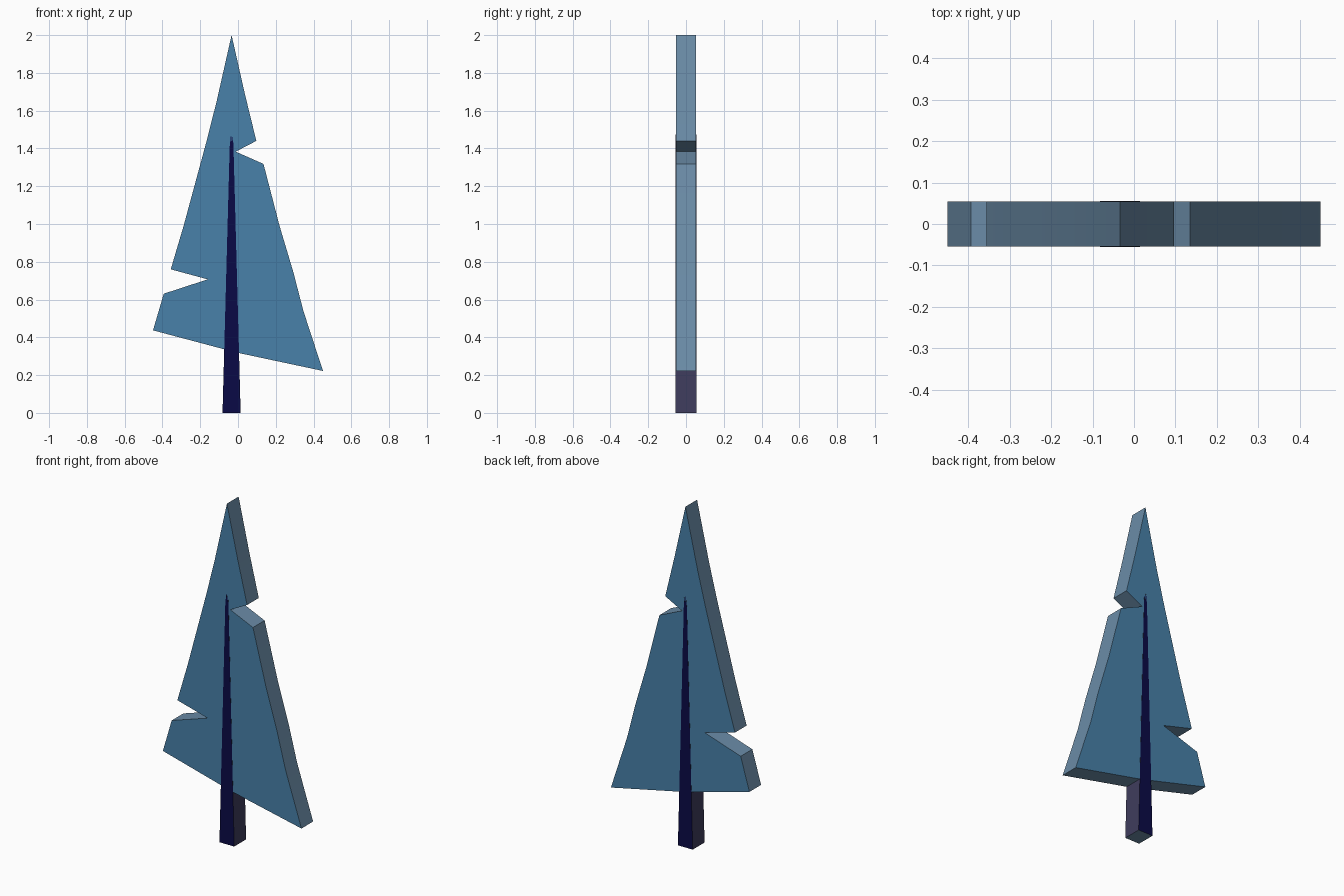
import bpy, bmesh, math

if "Cube" in bpy.data.objects:
    bpy.data.objects.remove(bpy.data.objects["Cube"])


def material(name, rgb):
    m = bpy.data.materials.new(name)
    m.diffuse_color = (*rgb, 1.0)
    m.use_nodes = True
    m.node_tree.nodes["Principled BSDF"].inputs["Base Color"].default_value = m.diffuse_color
    return m


leaf_face = material("leaf_blue", (0.066, 0.22, 0.40))
leaf_edge = material("leaf_edge_grey_blue", (0.145, 0.26, 0.385))
bark_face = material("bark_navy", (0.003, 0.003, 0.062))
bark_edge = material("bark_edge_purple", (0.05, 0.046, 0.11))


def slab(name, outline, half, mats, pick):
    """Extrude an x-z outline along y; pick chooses a material from the normal."""
    bm = bmesh.new()
    face = bm.faces.new([bm.verts.new((x, -half, z)) for x, z in outline])
    ext = bmesh.ops.extrude_face_region(bm, geom=[face], use_keep_orig=True)
    verts = [g for g in ext["geom"] if isinstance(g, bmesh.types.BMVert)]
    bmesh.ops.translate(bm, verts=verts, vec=(0, 2 * half, 0))
    bmesh.ops.recalc_face_normals(bm, faces=bm.faces[:])
    bm.normal_update()
    for f in bm.faces:
        f.material_index = pick(f.normal)
    me = bpy.data.meshes.new(name)
    bm.to_mesh(me)
    bm.free()
    for m in mats:
        me.materials.append(m)
    ob = bpy.data.objects.new(name, me)
    bpy.context.collection.objects.link(ob)
    bpy.ops.object.select_all(action="DESELECT")
    ob.select_set(True)
    bpy.context.view_layer.objects.active = ob
    bpy.ops.object.shade_smooth_by_angle(angle=math.radians(30))
    return ob


# Canopy: lopsided cone with a notch on each side
canopy = [
    (-0.034, 2.0), (-0.113, 1.65), (-0.166, 1.44), (-0.288, 0.99),
    (-0.356, 0.76), (-0.16, 0.707), (-0.393, 0.631), (-0.45, 0.437),
    (-0.01, 0.32), (0.45, 0.222), (0.346, 0.54), (0.293, 0.745),
    (0.22, 0.99), (0.135, 1.318), (-0.012, 1.383), (0.097, 1.44),
    (0.036, 1.69),
]
slab("canopy", canopy, 0.054, [leaf_face, leaf_edge],
     lambda n: 0 if abs(n.y) > 0.5 else 1)

# Trunk: long taper with a small forked tip, just proud of the canopy
cx = -0.034
trunk = [
    (cx - 0.048, 0.0), (cx + 0.048, 0.0), (cx + 0.010, 1.41),
    (cx + 0.007, 1.465), (cx + 0.002, 1.43), (cx - 0.003, 1.475),
    (cx - 0.010, 1.41),
]
slab("trunk", trunk, 0.055, [bark_face, bark_edge, leaf_edge],
     lambda n: 0 if abs(n.y) > 0.5 else (2 if n.z < -0.9 else 1))
